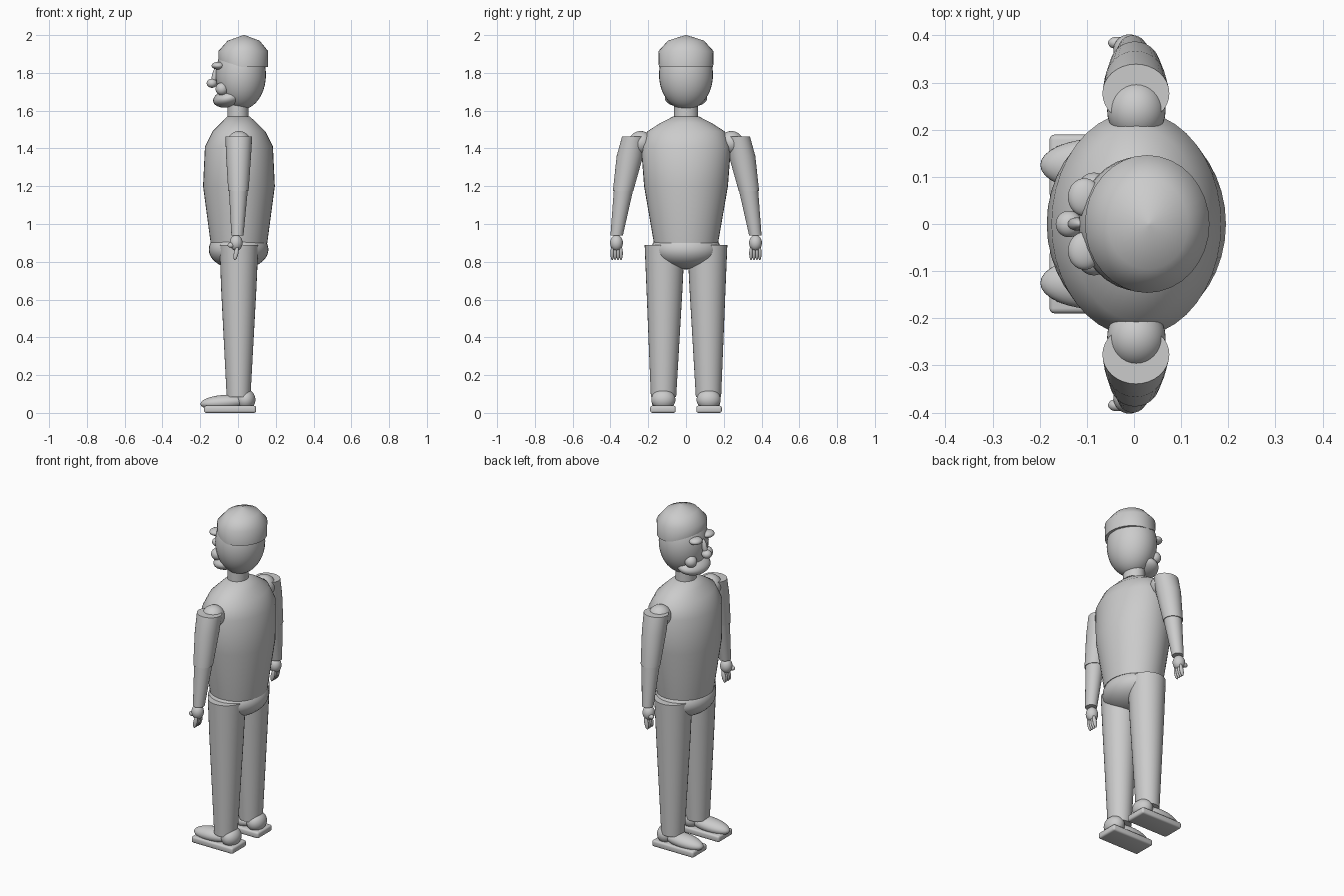
import bpy, bmesh, math
from mathutils import Vector, Matrix

cube = bpy.data.objects.get("Cube")
if cube:
    bpy.data.objects.remove(cube, do_unlink=True)

grey = bpy.data.materials.new("light grey")
grey.use_nodes = True
grey.diffuse_color = (0.6, 0.6, 0.6, 1)
grey.node_tree.nodes["Principled BSDF"].inputs["Base Color"].default_value = (0.6, 0.6, 0.6, 1)


def finish(name, bm, angle=35):
    bmesh.ops.recalc_face_normals(bm, faces=bm.faces)
    mesh = bpy.data.meshes.new(name)
    bm.to_mesh(mesh)
    bm.free()
    mesh.materials.append(grey)
    obj = bpy.data.objects.new(name, mesh)
    bpy.context.collection.objects.link(obj)
    bpy.ops.object.select_all(action='DESELECT')
    obj.select_set(True)
    bpy.context.view_layer.objects.active = obj
    bpy.ops.object.shade_smooth_by_angle(angle=math.radians(angle))
    return obj


def ball(name, centre, radii, tilt=0):
    """Ellipsoid, optionally pitched about y."""
    bm = bmesh.new()
    bmesh.ops.create_uvsphere(bm, u_segments=32, v_segments=20, radius=1)
    bm.transform(Matrix.Translation(centre) @ Matrix.Rotation(math.radians(tilt), 4, 'Y')
                 @ Matrix.Diagonal((*radii, 1)))
    return finish(name, bm)


def loft(name, rings, sides=32, angle=35):
    """Skin horizontal elliptical rings given as (x, y, z, x radius, y radius)."""
    bm = bmesh.new()
    loops = []
    for x, y, z, rx, ry in rings:
        turns = [2 * math.pi * i / sides for i in range(sides)]
        loops.append([bm.verts.new((x + rx * math.cos(a), y + ry * math.sin(a), z)) for a in turns])
    for low, high in zip(loops, loops[1:]):
        for i in range(sides):
            j = (i + 1) % sides
            bm.faces.new((low[i], low[j], high[j], high[i]))
    bm.faces.new(loops[0])
    bm.faces.new(loops[-1])
    return finish(name, bm, angle)


# Torso, hips and neck
loft("torso", [(0.005, 0, 0.9, 0.15, 0.17), (0.005, 0, 1.2, 0.19, 0.222),
               (0.005, 0, 1.41, 0.18, 0.238), (0.005, 0, 1.49, 0.14, 0.205),
               (0.005, 0, 1.535, 0.095, 0.135), (0.003, 0, 1.57, 0.058, 0.066)], 40, 50)
ball("hips", (0.003, 0, 0.865), (0.158, 0.185, 0.105))
loft("neck", [(0, 0, 1.55, 0.056, 0.063), (0, 0, 1.66, 0.056, 0.063)])

# Head and face
ball("head", (0.015, 0, 1.79), (0.133, 0.143, 0.185))
ball("jaw", (-0.05, 0, 1.665), (0.083, 0.112, 0.047), -12)
ball("nose", (-0.138, 0, 1.745), (0.028, 0.028, 0.024))
ball("nose_bridge", (-0.122, 0, 1.785), (0.016, 0.014, 0.045), 12)

# Cap with a band that rises toward the face
cap = loft("cap", [(0.028, 0, 1.83, 0.132, 0.144), (0.028, 0, 1.915, 0.132, 0.146),
                   (0.03, 0, 1.97, 0.085, 0.096), (0.032, 0, 2.0, 0.004, 0.004)], 32, 50)
for v in cap.data.vertices:
    if v.co.z < 1.84:
        v.co.z += max(0, 0.02 - v.co.x) * 0.33

# Paired parts
for side, label in ((1, "right"), (-1, "left")):
    s = side
    ball(label + "_eye", (-0.105, s * 0.057, 1.838), (0.035, 0.04, 0.02))
    ball(label + "_cheek", (-0.085, s * 0.075, 1.715), (0.034, 0.034, 0.034))

    # Arm
    ball(label + "_shoulder", (0.005, s * 0.24, 1.43), (0.062, 0.065, 0.062))
    loft(label + "_upper_arm", [(0.002, s * 0.333, 1.175, 0.054, 0.054),
                                (0.003, s * 0.297, 1.36, 0.066, 0.07),
                                (0.004, s * 0.277, 1.462, 0.071, 0.062)])
    loft(label + "_forearm", [(-0.003, s * 0.367, 0.94, 0.032, 0.033),
                              (0.002, s * 0.331, 1.18, 0.05, 0.051)])

    # Hand
    ball(label + "_palm", (-0.01, s * 0.368, 0.9), (0.034, 0.034, 0.042))
    ball(label + "_thumb", (-0.036, s * 0.384, 0.888), (0.019, 0.013, 0.014))
    for i in range(4):
        ball(label + "_finger_%d" % (i + 1), (-0.01, s * (0.344 + 0.0155 * i), 0.845),
             (0.012, 0.0095, 0.037), 12)

    # Leg
    loft(label + "_leg", [(0.003, s * 0.119, 0.085, 0.063, 0.067),
                          (0.004, s * 0.114, 0.65, 0.093, 0.095),
                          (0.005, s * 0.113, 0.89, 0.103, 0.106)])

    # Shoe
    ball(label + "_heel", (0.04, s * 0.12, 0.07), (0.052, 0.064, 0.055))
    ball(label + "_shoe", (-0.075, s * 0.125, 0.055), (0.124, 0.056, 0.04), -4)
    bm = bmesh.new()
    bmesh.ops.create_cube(bm, size=1)
    bm.transform(Matrix.Translation((-0.042, s * 0.122, 0.019))
                 @ Matrix.Diagonal((0.275, 0.135, 0.038, 1)))
    bmesh.ops.bevel(bm, geom=bm.edges[:], offset=0.011, segments=3, affect='EDGES', profile=0.5)
    finish(label + "_sole", bm)
